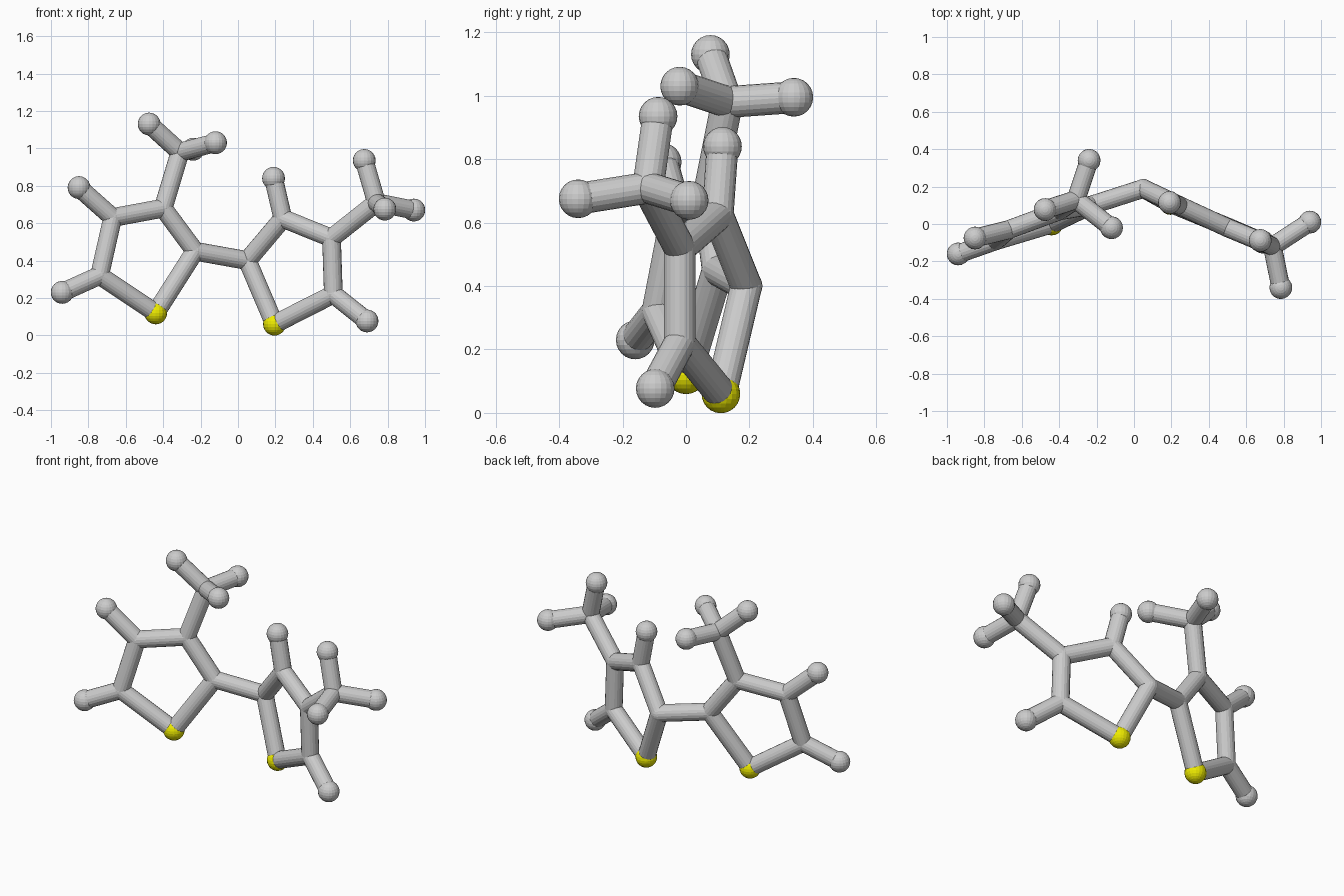
import bpy
from mathutils import Vector

if "Cube" in bpy.data.objects:
    bpy.data.objects.remove(bpy.data.objects["Cube"])

BOND_R, JOINT_R, BALL_R = 0.05, 0.051, 0.061

# Node positions: two five-sided rings, each with a three-pronged branch
nodes = {
    "sulphur_left": (-0.44, 0.0, 0.12), "a2": (-0.23, 0.10, 0.45),
    "a3": (-0.40, 0.07, 0.68), "a4": (-0.67, -0.03, 0.63), "a5": (-0.74, -0.09, 0.32),
    "a_branch": (-0.31, 0.13, 0.98),
    "tip_a5": (-0.94, -0.16, 0.23), "tip_a4": (-0.85, -0.075, 0.79),
    "tip_a_left": (-0.475, 0.077, 1.13), "tip_a_right": (-0.12, -0.02, 1.03),
    "tip_a_back": (-0.24, 0.34, 0.995),
    "sulphur_right": (0.195, 0.11, 0.06), "b2": (0.05, 0.19, 0.40),
    "b3": (0.24, 0.10, 0.625), "b4": (0.50, -0.02, 0.52), "b5": (0.51, -0.02, 0.22),
    "b_branch": (0.74, -0.12, 0.71),
    "tip_b3": (0.19, 0.115, 0.84), "tip_b5": (0.69, -0.097, 0.077),
    "tip_b_up": (0.675, -0.088, 0.935), "tip_b_right": (0.94, 0.01, 0.67),
    "tip_b_front": (0.785, -0.34, 0.675),
}
links = [
    ("sulphur_left", "a2"), ("a2", "a3"), ("a3", "a4"), ("a4", "a5"), ("a5", "sulphur_left"),
    ("a3", "a_branch"), ("a4", "tip_a4"), ("a5", "tip_a5"),
    ("a_branch", "tip_a_left"), ("a_branch", "tip_a_right"), ("a_branch", "tip_a_back"),
    ("a2", "b2"),
    ("sulphur_right", "b2"), ("b2", "b3"), ("b3", "b4"), ("b4", "b5"), ("b5", "sulphur_right"),
    ("b3", "tip_b3"), ("b5", "tip_b5"), ("b4", "b_branch"),
    ("b_branch", "tip_b_up"), ("b_branch", "tip_b_right"), ("b_branch", "tip_b_front"),
]

yellow = bpy.data.materials.new("yellow")
yellow.diffuse_color = (0.85, 0.83, 0.0, 1)
yellow.use_nodes = True
yellow.node_tree.nodes["Principled BSDF"].inputs["Base Color"].default_value = yellow.diffuse_color


def ball(name, pos):
    big = name.startswith(("tip", "sulphur"))
    bpy.ops.mesh.primitive_uv_sphere_add(
        segments=20, ring_count=12, radius=BALL_R if big else JOINT_R, location=pos)
    ob = bpy.context.object
    ob.name = ("" if big else "joint_") + name
    if name.startswith("sulphur"):
        ob.data.materials.append(yellow)


def rod(a, b):
    p, q = Vector(nodes[a]), Vector(nodes[b])
    d = q - p
    bpy.ops.mesh.primitive_cylinder_add(
        vertices=20, radius=BOND_R, depth=d.length, location=(p + q) / 2)
    ob = bpy.context.object
    ob.name = f"bond_{a}_{b}"
    ob.rotation_euler = d.to_track_quat('Z', 'Y').to_euler()


# Balls at every node
for name, pos in nodes.items():
    ball(name, pos)

# Rods along every link
for a, b in links:
    rod(a, b)
